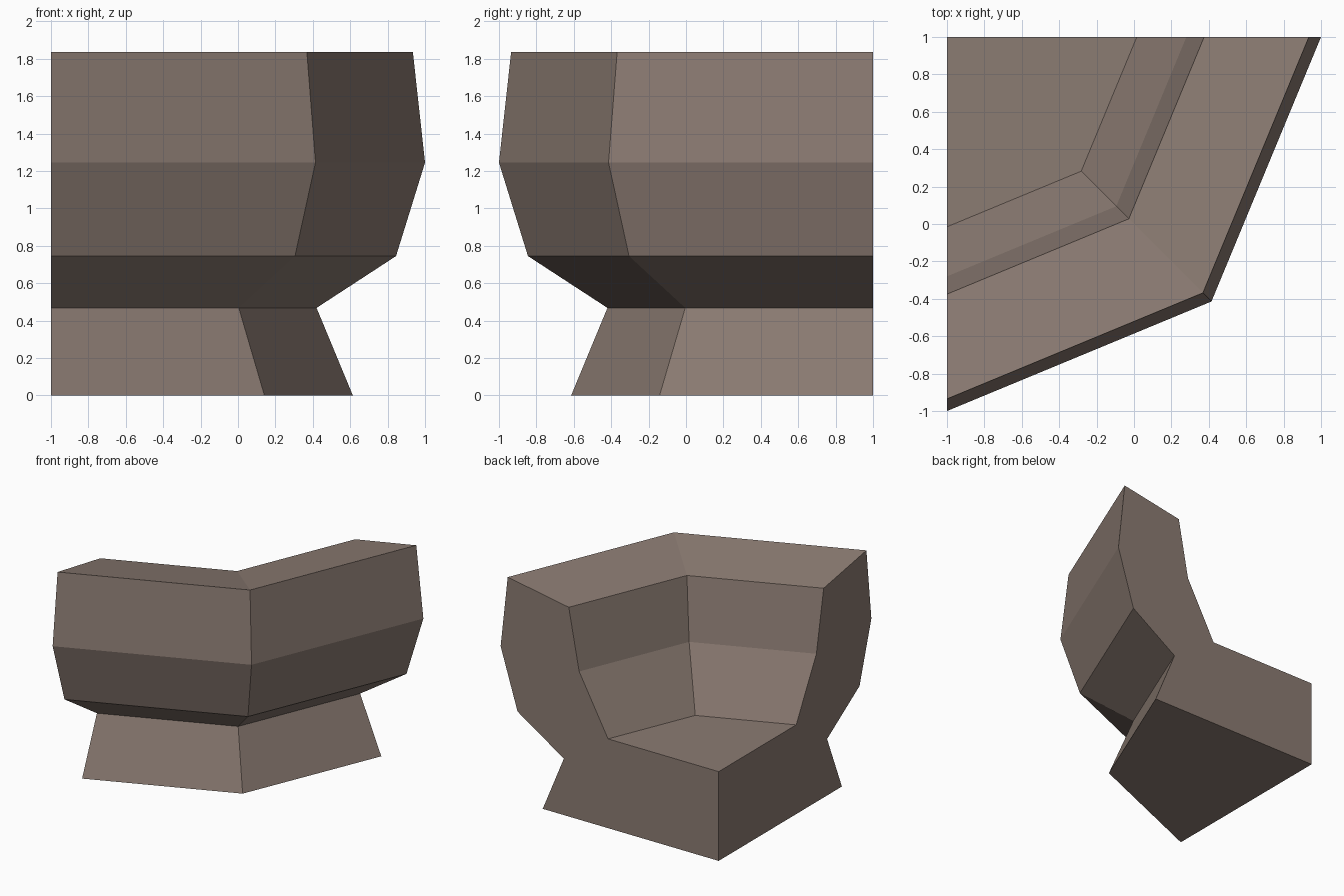
import bpy, bmesh, math

if "Cube" in bpy.data.objects:
    bpy.data.objects.remove(bpy.data.objects["Cube"])

# One flat colour for the whole piece
stone = bpy.data.materials.new("brown grey stone")
stone.diffuse_color = (0.26, 0.2, 0.17, 1)
stone.use_nodes = True
stone.node_tree.nodes["Principled BSDF"].inputs["Base Color"].default_value = stone.diffuse_color

# Cross-section (radius, height) from the axis: foot, waist, bowl, rim, inner wall, floor
PROFILE = [(0, 0), (1.614, 0), (1.42, 0.468), (1.845, 0.745), (2.0, 1.245),
           (1.935, 1.835), (1.375, 1.735), (1.28, 1.228), (1.015, 0.74), (0, 0.74)]
AXIS = (-1, 1)      # octagon centre, at the back left corner
STEPS = 2           # two of the eight sides

bm = bmesh.new()
rings = []
for i in range(STEPS + 1):
    a = math.radians(-90 + 45 * i)
    rings.append([bm.verts.new((AXIS[0] + r * math.cos(a),
                                AXIS[1] + r * math.sin(a), z))
                  for r, z in PROFILE])

# Side walls, floor and underside
n = len(PROFILE)
for a, b in zip(rings, rings[1:]):
    for j in range(n - 1):
        bm.faces.new((a[j], b[j], b[j + 1], a[j + 1]))

# Flat cut ends
bm.faces.new(rings[0])
bm.faces.new(rings[-1][::-1])

bmesh.ops.remove_doubles(bm, verts=bm.verts[:], dist=1e-4)
bmesh.ops.recalc_face_normals(bm, faces=bm.faces[:])

mesh = bpy.data.meshes.new("basin_quarter")
bm.to_mesh(mesh)
bm.free()
mesh.materials.append(stone)
basin = bpy.data.objects.new("basin_quarter", mesh)
bpy.context.collection.objects.link(basin)
